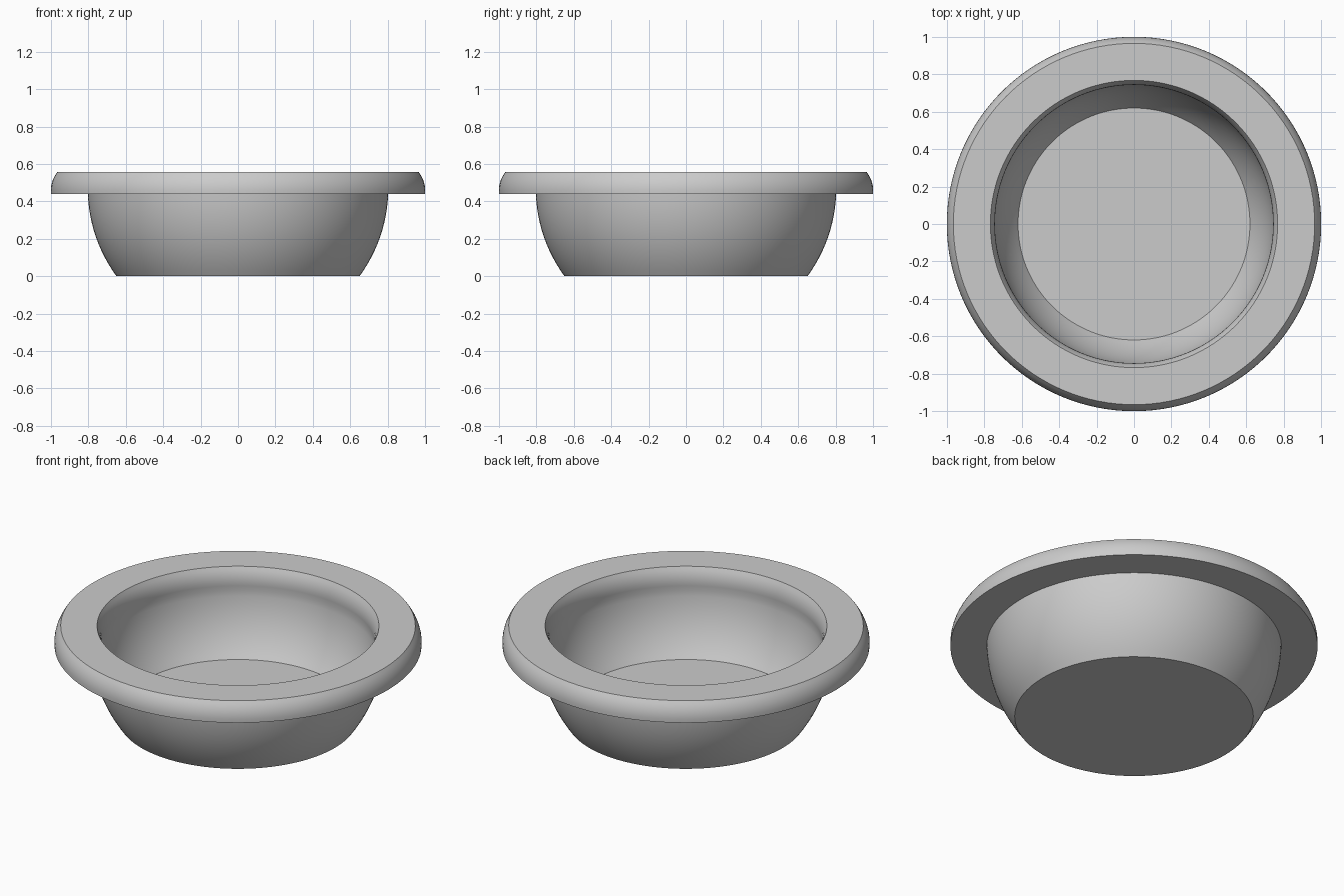
import bpy, bmesh, math

if "Cube" in bpy.data.objects:
    bpy.data.objects.remove(bpy.data.objects["Cube"])

SEGMENTS = 128

grey = bpy.data.materials.new("plain grey")
grey.diffuse_color = (0.6, 0.6, 0.6, 1)
grey.use_nodes = True
grey.node_tree.nodes["Principled BSDF"].inputs["Base Color"].default_value = grey.diffuse_color


def arc(r0, z0, r1, z1, bulge, n):
    """Points from (r0, z0) to (r1, z1), bowed sideways by bulge."""
    dr, dz = r1 - r0, z1 - z0
    length = math.hypot(dr, dz)
    pts = []
    for i in range(n + 1):
        t = i / n
        b = 4 * t * (1 - t) * bulge / length
        pts.append((r0 + dr * t + dz * b, z0 + dz * t - dr * b))
    return pts


def lathe(name, profile):
    """Revolve a (radius, height) profile around the z axis."""
    bm = bmesh.new()
    rings = []
    for r, z in profile:
        if r == 0:
            rings.append([bm.verts.new((0, 0, z))])
        else:
            rings.append([bm.verts.new((r * math.cos(a), r * math.sin(a), z))
                          for a in (2 * math.pi * i / SEGMENTS for i in range(SEGMENTS))])
    for lo, hi in zip(rings, rings[1:]):
        for i in range(SEGMENTS):
            j = (i + 1) % SEGMENTS
            if len(lo) == 1:
                bm.faces.new((lo[0], hi[j], hi[i]))
            elif len(hi) == 1:
                bm.faces.new((lo[i], lo[j], hi[0]))
            else:
                bm.faces.new((lo[i], lo[j], hi[j], hi[i]))
    bmesh.ops.recalc_face_normals(bm, faces=bm.faces)
    mesh = bpy.data.meshes.new(name)
    bm.to_mesh(mesh)
    bm.free()
    mesh.materials.append(grey)
    obj = bpy.data.objects.new(name, mesh)
    bpy.context.collection.objects.link(obj)
    bpy.context.view_layer.objects.active = obj
    obj.select_set(True)
    bpy.ops.object.shade_smooth_by_angle(angle=math.radians(30))
    obj.select_set(False)


# Bowl with wide rim: one closed wall, from the underside centre to the inner floor
profile = [(0, 0)]
profile += arc(0.65, 0, 0.803, 0.44, 0.035, 12)         # outer wall
profile += arc(1.0, 0.44, 0.966, 0.557, 0.012, 6)       # rounded outer rim
profile += arc(0.768, 0.557, 0.745, 0.45, 0.009, 5)     # rounded inner lip
profile += arc(0.749, 0.42, 0.62, 0.065, -0.028, 12)    # inner wall
profile += [(0, 0.065)]                                 # inner floor
lathe("rimmed_bowl", profile)
